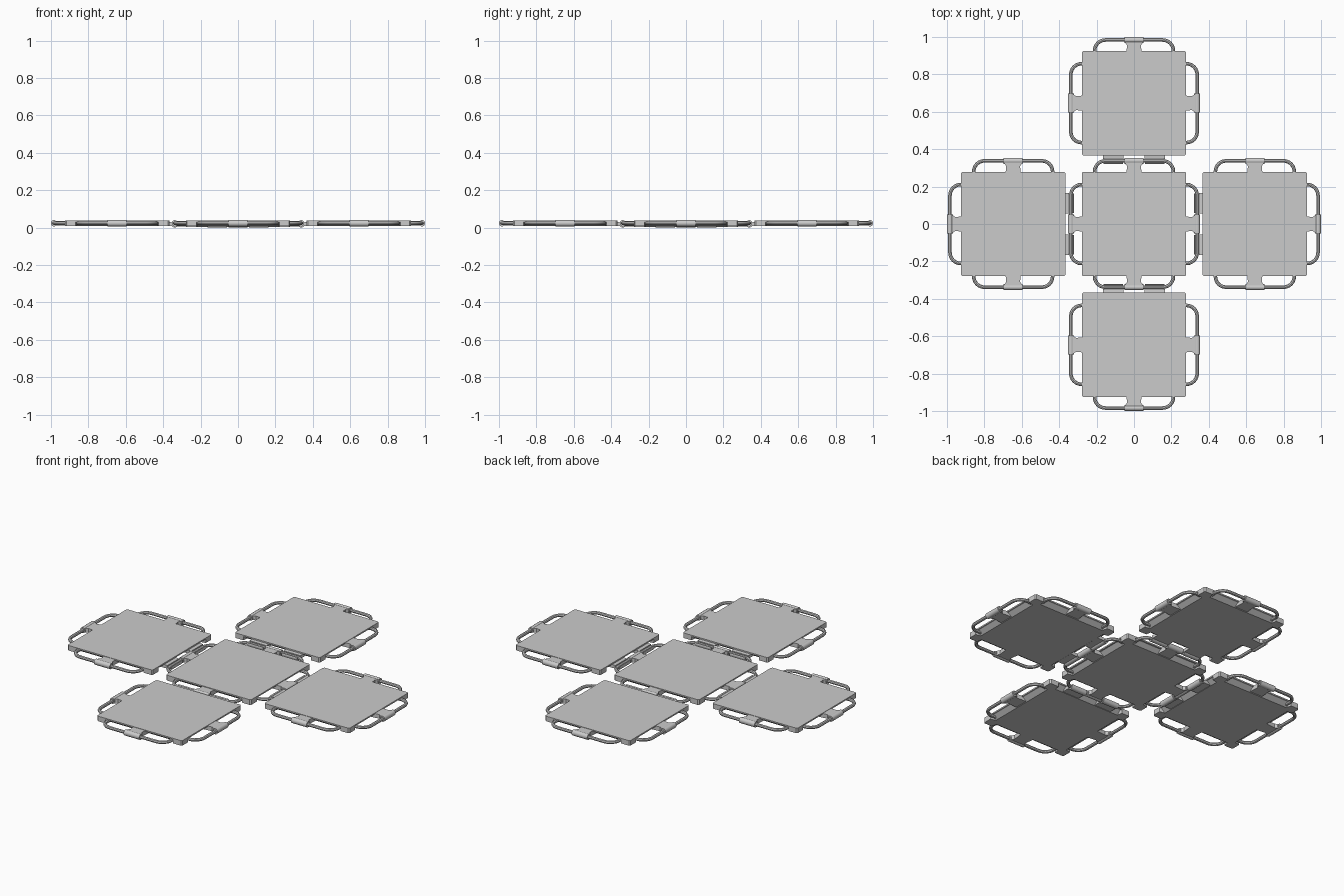
import bpy, bmesh, math
from mathutils import Matrix, Vector

if "Cube" in bpy.data.objects:
    bpy.data.objects.remove(bpy.data.objects["Cube"])

H = 0.279      # half width of a plate
PITCH = 0.646  # distance between tile centres
BAR = 0.338    # handle bar distance from tile centre
R = 0.0095     # handle bar radius


def place(obj, mat, smooth=False):
    obj.matrix_world = mat
    if smooth:
        bpy.ops.object.select_all(action='DESELECT')
        obj.select_set(True)
        bpy.context.view_layer.objects.active = obj
        bpy.ops.object.shade_smooth_by_angle(angle=math.radians(40))
    return obj


def loft(name, rings, mat, smooth=False):
    """Closed solid through a list of equally sized point rings."""
    bm = bmesh.new()
    vs = [[bm.verts.new(p) for p in ring] for ring in rings]
    n = len(rings[0])
    for a, b in zip(vs, vs[1:]):
        for i in range(n):
            j = (i + 1) % n
            bm.faces.new((a[i], a[j], b[j], b[i]))
    bm.faces.new(vs[0][::-1])
    bm.faces.new(vs[-1])
    bmesh.ops.recalc_face_normals(bm, faces=bm.faces)
    me = bpy.data.meshes.new(name)
    bm.to_mesh(me)
    bm.free()
    obj = bpy.data.objects.new(name, me)
    bpy.context.collection.objects.link(obj)
    return place(obj, mat, smooth)


def outline(inset, z, h=H, c=0.007):
    """Square outline with clipped corners and a recess along each side."""
    side = [(-h + c, h), (-0.222, h), (-0.217, h - inset),
            (0.217, h - inset), (0.222, h), (h - c, h)]
    return [Matrix.Rotation(-k * math.pi / 2, 3, 'Z') @ Vector((x, y, z))
            for k in range(4) for x, y in side]


def handle(name, mat, zc):
    # bent tube with two rounded corners
    w, r, zl = 0.211, 0.058, zc
    pts = [(-w + 0.004, H - 0.03)]
    for i in range(7):
        a = math.pi - i * math.pi / 12
        pts.append((-w + r + r * math.cos(a), BAR - r + r * math.sin(a)))
    pts += [(-x, y) for x, y in reversed(pts)]
    cu = bpy.data.curves.new(name, 'CURVE')
    cu.dimensions = '3D'
    cu.bevel_depth = R
    cu.bevel_resolution = 2
    cu.use_fill_caps = True
    sp = cu.splines.new('POLY')
    sp.points.add(len(pts) - 1)
    for p, (x, y) in zip(sp.points, pts):
        p.co = (x, y, zl, 1)
    obj = bpy.data.objects.new(name, cu)
    bpy.context.collection.objects.link(obj)
    bpy.ops.object.select_all(action='DESELECT')
    obj.select_set(True)
    bpy.context.view_layer.objects.active = obj
    bpy.ops.object.convert(target='MESH')
    place(bpy.context.view_layer.objects.active, mat, True)

    # flared tab joining the bar to the plate
    tab = [(-0.043, H - 0.03), (-0.037, H + 0.03), (-0.05, BAR - 0.01),
           (0.05, BAR - 0.01), (0.037, H + 0.03), (0.043, H - 0.03)]
    loft(name + "_tab", [[(x, y, z) for x, y in tab]
                         for z in (zc - 0.012, zc + 0.013)], mat)
    # sleeve wrapped around the bar
    ring = [(BAR + 0.016 * math.cos(a), zc + 0.017 * math.sin(a))
            for a in [i * math.pi / 8 for i in range(16)]]
    loft(name + "_sleeve", [[(x, y, z) for y, z in ring]
                            for x in (-0.051, 0.051)], mat, True)


def hook(name, mat, xc, zc):
    # open hook passing under the neighbour's bar, lip curling up behind it
    yc = PITCH - BAR
    arc = [math.radians(d) for d in range(0, -211, -21)]
    outer = [(yc - 0.0175 * math.cos(a), zc + 0.0175 * math.sin(a)) for a in arc]
    inner = [(yc - 0.0105 * math.cos(a), zc + 0.0105 * math.sin(a)) for a in arc]
    prof = outer + inner[::-1]
    loft(name, [[(x, y, z) for y, z in prof]
                for x in (xc - 0.052, xc + 0.052)], mat, True)
    # arm from hook to plate
    arm = [(H - 0.03, zc - 0.008), (yc - 0.010, zc - 0.008),
           (yc - 0.010, zc + 0.010), (H - 0.03, zc + 0.015)]
    loft(name + "_arm", [[(x, y, z) for y, z in arm]
                         for x in (xc - 0.055, xc + 0.055)], mat)


def tile(name, cx, cy, angle, z0, z1, hooked):
    base = Matrix.Translation((cx, cy, 0)) @ Matrix.Rotation(angle, 4, 'Z')
    zc = 0.0175 if not hooked else 0.023
    # plate: recessed sloping sides below a full top sheet
    loft(name + "_plate", [outline(0.032, z0), outline(0.008, z1 - 0.009),
                           outline(0.0, z1 - 0.008), outline(0.0, z1)], base)
    for k in range(4):
        m = base @ Matrix.Rotation(k * math.pi / 2, 4, 'Z')
        if hooked and k == 0:
            for s in (-1, 1):
                hook(f"{name}_hook_{s + 2}", m, s * 0.112, 0.0175)
        else:
            handle(f"{name}_handle_{k}", m, zc)


tile("centre_tile", 0, 0, 0, 0.003, 0.034, False)
# outer tiles: local +y side faces the centre
for i, label in enumerate(("front", "right", "back", "left")):
    a = i * math.pi / 2
    tile(label + "_tile", PITCH * math.sin(a), -PITCH * math.cos(a), a,
         0.008, 0.038, True)
